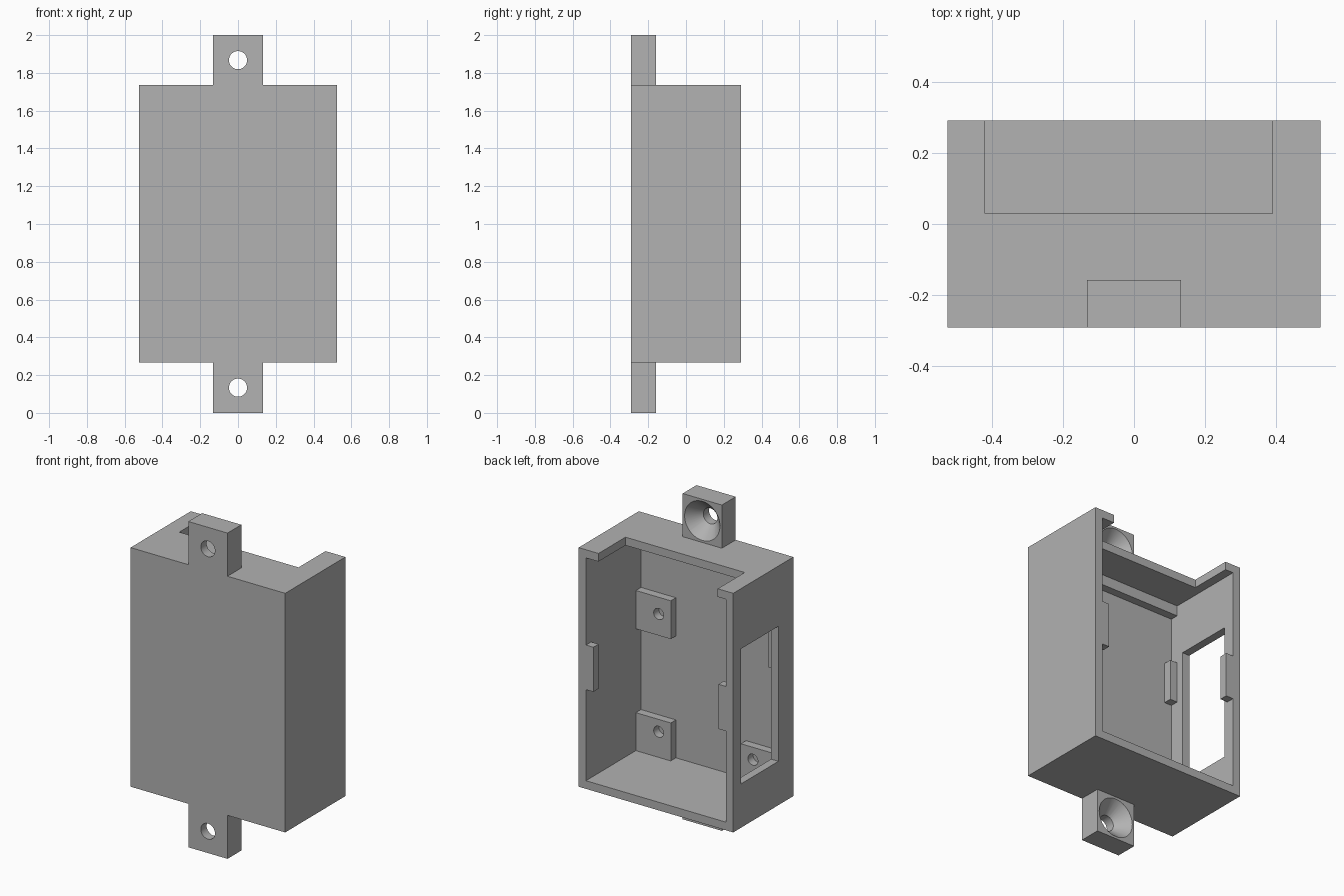
import bpy, bmesh
from math import pi, radians
from mathutils import Matrix, Vector

old = bpy.data.objects.get("Cube")
if old:
    bpy.data.objects.remove(old, do_unlink=True)

grey = bpy.data.materials.new("plain_grey")
grey.use_nodes = True
color = (0.445, 0.445, 0.445, 1)
grey.diffuse_color = color
grey.node_tree.nodes["Principled BSDF"].inputs["Base Color"].default_value = color


def finish(bm, name):
    mesh = bpy.data.meshes.new(name)
    bm.to_mesh(mesh)
    bm.free()
    mesh.materials.append(grey)
    ob = bpy.data.objects.new(name, mesh)
    bpy.context.collection.objects.link(ob)
    return ob


def block(name, xs, ys, zs):
    """Box between pairs of limits."""
    lo, hi = (Vector(c) for c in zip(xs, ys, zs))
    bm = bmesh.new()
    bmesh.ops.create_cube(bm, size=1)
    for v in bm.verts:
        v.co = (lo + hi) / 2 + v.co * (hi - lo)
    return finish(bm, name)


def cone_y(name, x, z, y1, y2, r1, r2):
    """Round cutter along y, radius r1 at y1 and r2 at y2."""
    bm = bmesh.new()
    bmesh.ops.create_cone(bm, cap_ends=True, segments=40, radius1=r1,
                          radius2=r2, depth=y2 - y1)
    bmesh.ops.transform(bm, verts=bm.verts,
                        matrix=Matrix.Translation((x, (y1 + y2) / 2, z))
                        @ Matrix.Rotation(-pi / 2, 4, 'X'))
    return finish(bm, name)


def activate(ob):
    bpy.ops.object.select_all(action='DESELECT')
    ob.select_set(True)
    bpy.context.view_layer.objects.active = ob


def cut(ob, *cutters):
    for cutter in cutters:
        activate(ob)
        mod = ob.modifiers.new("cut", 'BOOLEAN')
        mod.operation = 'DIFFERENCE'
        mod.solver = 'EXACT'
        mod.object = cutter
        bpy.ops.object.modifier_apply(modifier=mod.name)
        bpy.data.objects.remove(cutter, do_unlink=True)
    activate(ob)
    bpy.ops.object.shade_smooth_by_angle(angle=radians(30))


# Main dimensions
W, D, WALL = 0.525, 0.292, 0.05
BOTTOM, TOP = 0.267, 1.735
IN_X, IN_Y = W - WALL, -D + WALL          # inner side walls, inner front wall
FLOOR, CEIL = BOTTOM + WALL, TOP - WALL
STEP = IN_Y + WALL                        # face of the mounts on the front wall

# Open-backed housing with top notch and side window
housing = block("housing", (-W, W), (-D, D), (BOTTOM, TOP))
cut(housing,
    block("cavity", (-IN_X, IN_X), (IN_Y, 1), (FLOOR, CEIL)),
    block("notch", (-0.42, 0.39), (0.03, 1), (CEIL - 0.1, TOP + 1)),
    block("window", (-W - 0.2, -IN_X + 0.1), (-0.147, 0.218), (0.536, 1.365)))

# Fixing tabs with countersunk holes
for name, z1, z2 in (("bottom_tab", 0, BOTTOM), ("top_tab", TOP, 2)):
    tab = block(name, (-0.133, 0.133), (-D, -0.158), (z1, z2))
    zc = (z1 + z2) / 2
    cut(tab,
        cone_y("hole", 0, zc, -D - 0.1, 0, 0.048, 0.048),
        cone_y("sink", 0, zc, -0.236, -0.158 + 0.002, 0.048, 0.122))

# Board mounts with screw holes
for name, side, z1, z2, zh in (("upper_left_mount", 1, 1.065, 1.3, 1.197),
                               ("lower_left_mount", 1, FLOOR, 0.55, 0.474),
                               ("lower_right_mount", -1, FLOOR, 0.55, 0.474)):
    xs = sorted((side * IN_X, side * 0.238))
    mount = block(name, xs, (IN_Y, STEP), (z1, z2))
    cut(mount, cone_y("hole", side * 0.32, zh, IN_Y - 0.1, STEP + 0.1, 0.034, 0.034))

# Narrow mount beside the window and ledge under the top
block("upper_right_mount", (-IN_X, -IN_X + WALL), (IN_Y, STEP), (1.068, 1.32))
block("top_ledge", (-IN_X, IN_X), (IN_Y, STEP), (1.622, CEIL))

# Lid catches on the side walls
for name, side in (("left_catch", 1), ("right_catch", -1)):
    xs = sorted((side * IN_X, side * (IN_X - WALL)))
    block(name, xs, (D - WALL, D), (0.876, 1.15))
